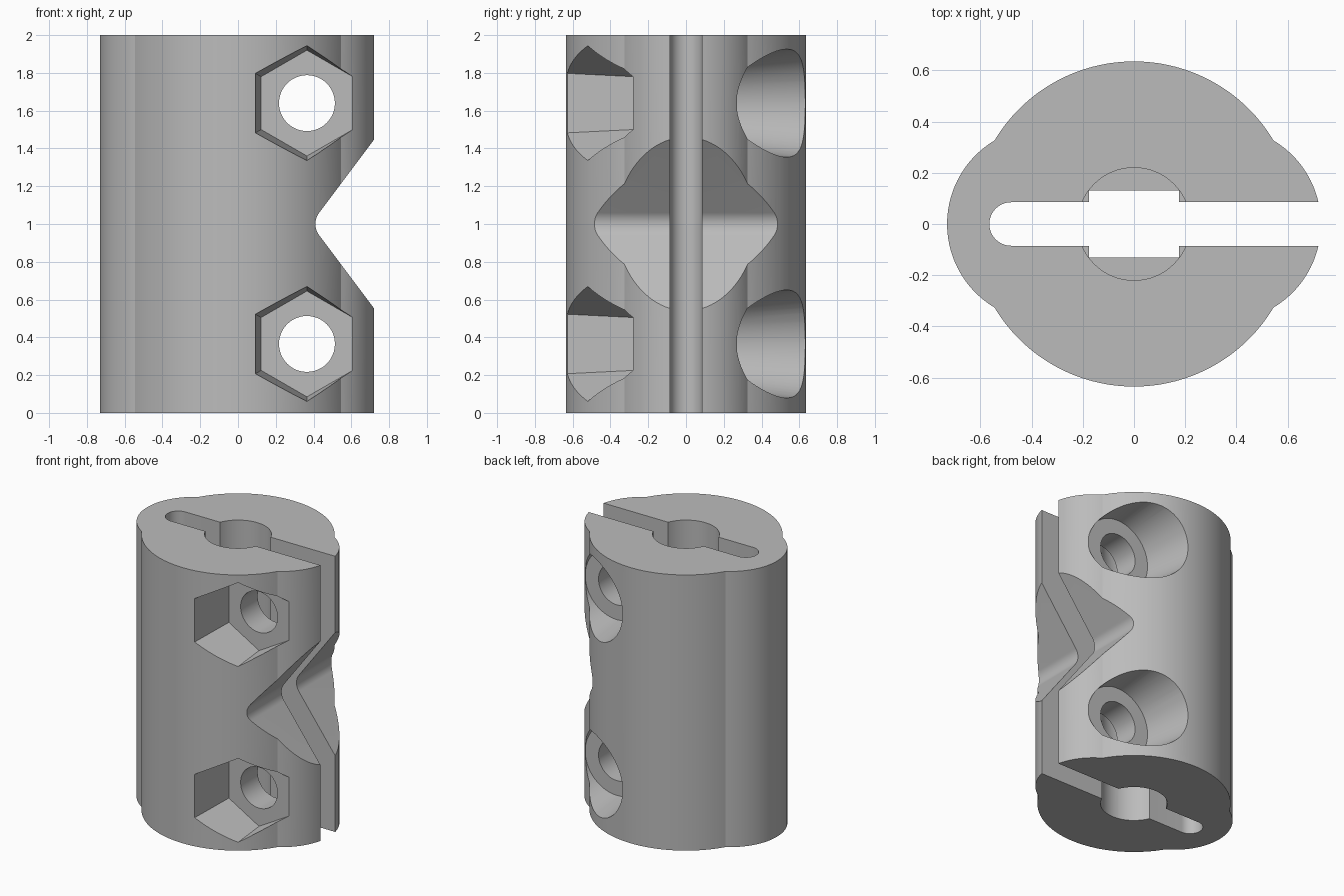
import bpy, bmesh
from math import sin, cos, pi, sqrt, atan2
from mathutils import Vector

if "Cube" in bpy.data.objects:
    bpy.data.objects.remove(bpy.data.objects["Cube"], do_unlink=True)

grey = bpy.data.materials.new("plain grey")
grey.use_nodes = True
colour = (0.5, 0.5, 0.5, 1)
grey.diffuse_color = colour
grey.node_tree.nodes["Principled BSDF"].inputs["Base Color"].default_value = colour


def arc(cx, cy, r, start, end, n):
    """Points on an arc, both ends included."""
    steps = [start + (end - start) * i / n for i in range(n + 1)]
    return [(cx + r * cos(a), cy + r * sin(a)) for a in steps]


def loft(name, rings):
    """Closed solid between two rings of points."""
    bm = bmesh.new()
    a, b = [[bm.verts.new(p) for p in ring] for ring in rings]
    bm.faces.new(a)
    bm.faces.new(b)
    for i in range(len(a)):
        j = (i + 1) % len(a)
        bm.faces.new((a[i], a[j], b[j], b[i]))
    bmesh.ops.recalc_face_normals(bm, faces=bm.faces)
    mesh = bpy.data.meshes.new(name)
    bm.to_mesh(mesh)
    bm.free()
    mesh.materials.append(grey)
    obj = bpy.data.objects.new(name, mesh)
    bpy.context.collection.objects.link(obj)
    return obj


def upright(name, pts, z0, z1):
    return loft(name, [[(x, y, z) for x, y in pts] for z in (z0, z1)])


def crosswise(name, sides, turn, x, z, y0, r0, y1, r1):
    """Straight or tapered round solid along y."""
    rings = []
    for y, r in ((y0, r0), (y1, r1)):
        angles = [turn + 2 * pi * i / sides for i in range(sides)]
        rings.append([(x + r * cos(a), y, z + r * sin(a)) for a in angles])
    return loft(name, rings)


def cut(target, cutter):
    cutter.hide_render = True
    mod = target.modifiers.new("cut", 'BOOLEAN')
    mod.operation, mod.solver, mod.object = 'DIFFERENCE', 'EXACT', cutter
    bpy.context.view_layer.objects.active = target
    bpy.ops.object.modifier_apply(modifier=mod.name)
    bpy.data.objects.remove(cutter, do_unlink=True)


# Body: large round with a smaller lobe on each side
R, lobe_x, lobe_r = 0.635, 0.35, 0.38
join_x = (R * R + lobe_x ** 2 - lobe_r ** 2) / (2 * lobe_x)
join_y = sqrt(R * R - join_x ** 2)
main = atan2(join_y, join_x)
side = atan2(join_y, join_x - lobe_x)
outline = (arc(lobe_x, 0, lobe_r, -side, side, 40)[:-1]
           + arc(0, 0, R, main, pi - main, 56)[:-1]
           + arc(-lobe_x, 0, lobe_r, pi - side, pi + side, 40)[:-1]
           + arc(0, 0, R, pi + main, 2 * pi - main, 56)[:-1])
body = upright("clamp_body", outline, 0, 2)

# Shaft bores, with a narrower passage between them
for low, high in ((-0.1, 0.95), (1.05, 2.1)):
    cut(body, upright("bore", arc(0, 0, 0.22, 0, 2 * pi, 64)[:-1], low, high))
w, d = 0.176, 0.13
cut(body, upright("passage", [(-w, -d), (w, -d), (w, d), (-w, d)], 0.9, 1.1))

# Clamping slot with a rounded end
slot = arc(-0.48, 0, 0.085, pi / 2, 1.5 * pi, 20) + [(1, -0.085), (1, 0.085)]
cut(body, upright("slot", slot, -0.1, 2.1))

# Rounded V notch across the open side
turn = atan2(0.6, 0.8)
notch = arc(0.51, 1, 0.1, pi - turn, pi + turn, 16)
notch += [(notch[-1][0] + 0.6, notch[-1][1] - 0.8), (notch[0][0] + 0.6, notch[0][1] + 0.8)]
cut(body, loft("notch", [[(x, y, z) for x, z in notch] for y in (-1, 1)]))

# Bolt holes with hexagonal nut pockets in front and round head recesses behind
for z in (0.365, 1.64):
    cut(body, crosswise("nut_pocket", 6, pi / 6, 0.365, z, -0.28, 0.28, -0.78, 0.33))
    cut(body, crosswise("head_recess", 64, 0, 0.365, z, 0.27, 0.255, 0.77, 0.315))
    cut(body, crosswise("bolt_hole", 48, 0, 0.365, z, -1, 0.148, 1, 0.148))

bpy.ops.object.select_all(action='DESELECT')
body.select_set(True)
bpy.context.view_layer.objects.active = body
bpy.ops.object.shade_smooth_by_angle(angle=pi / 9)
